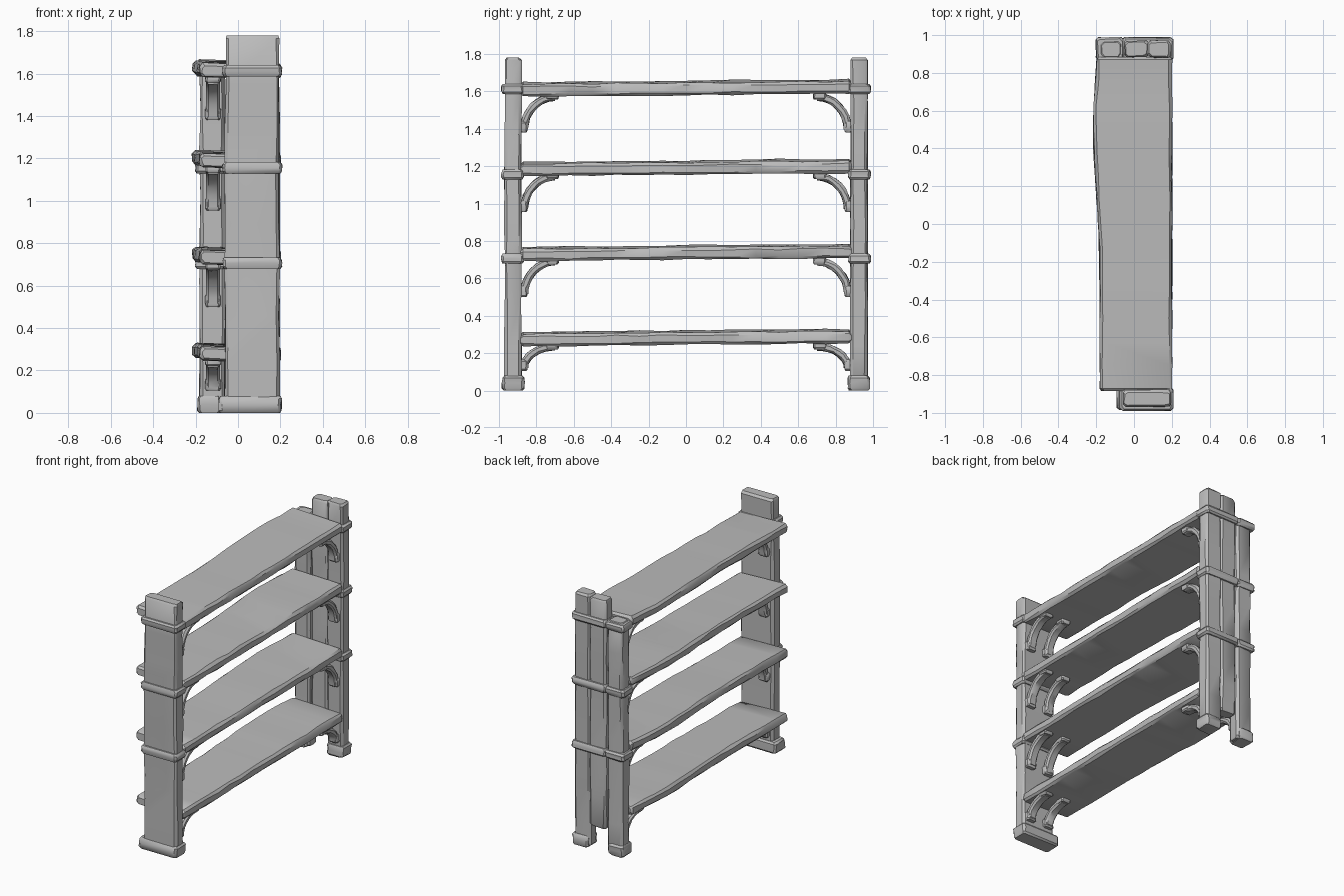
import bpy, bmesh, math, random
from mathutils import Vector

random.seed(4)
cube = bpy.data.objects.get("Cube")
if cube:
    bpy.data.objects.remove(cube)

wood = bpy.data.materials.new("pale grey wood")
wood.use_nodes = True
wood.diffuse_color = (0.5, 0.5, 0.5, 1)
wood.node_tree.nodes["Principled BSDF"].inputs["Base Color"].default_value = (0.5, 0.5, 0.5, 1)


def loft(name, rings):
    """Skin a list of equal point rings and cap both ends."""
    bm = bmesh.new()
    rows = [[bm.verts.new(p) for p in ring] for ring in rings]
    for a, b in zip(rows, rows[1:]):
        for i in range(len(a)):
            j = (i + 1) % len(a)
            bm.faces.new((a[i], a[j], b[j], b[i]))
    bm.faces.new(rows[0][::-1])
    bm.faces.new(rows[-1])
    bmesh.ops.recalc_face_normals(bm, faces=bm.faces)
    mesh = bpy.data.meshes.new(name)
    bm.to_mesh(mesh)
    bm.free()
    mesh.materials.append(wood)
    obj = bpy.data.objects.new(name, mesh)
    bpy.context.collection.objects.link(obj)
    bpy.ops.object.select_all(action="DESELECT")
    obj.select_set(True)
    bpy.context.view_layer.objects.active = obj
    bpy.ops.object.shade_smooth_by_angle(angle=math.radians(35))
    return obj


def chamfered(hu, hv, c):
    """Rectangle outline with cut corners."""
    return [(hu, c - hv), (hu, hv - c), (hu - c, hv), (c - hu, hv),
            (-hu, hv - c), (-hu, c - hv), (c - hu, -hv), (hu - c, -hv)]


def beam(name, x, y, z, axis="z", steps=8, chamfer=0.014, wobble=0.004, shape=None):
    """Hand-hewn timber filling the given ranges, running along one axis."""
    spans = {"x": x, "y": y, "z": z}
    u, v = [k for k in "xyz" if k != axis]
    lo, hi = spans[axis]
    stations = [lo] + [lo + chamfer + (hi - lo - 2 * chamfer) * i / steps
                       for i in range(steps + 1)] + [hi]
    rings = []
    for n, s in enumerate(stations):
        trim = chamfer * 0.7 if n in (0, len(stations) - 1) else 0
        hu = (spans[u][1] - spans[u][0]) / 2 - trim
        hv = (spans[v][1] - spans[v][0]) / 2 - trim
        ring = []
        for a, b in chamfered(hu, hv, chamfer):
            p = {axis: s,
                 u: sum(spans[u]) / 2 + a + random.uniform(-wobble, wobble),
                 v: sum(spans[v]) / 2 + b + random.uniform(-wobble, wobble)}
            point = Vector((p["x"], p["y"], p["z"]))
            ring.append(shape(point) if shape else point)
        rings.append(ring)
    return loft(name, rings)


def board_shape(p):
    """Bulge the rear edge of a board and lift it slightly towards the back."""
    if p.x < 0:
        p.x -= 0.035 * math.exp(-((p.y - 0.5) / 0.42) ** 2)
    p.z += 0.009 * p.y - 0.03 * p.x
    return p


def brace(name, x, side, top, drop, reach=0.18):
    """Curved bracket hugging the corner between a post and a board."""
    y_far, z_low = 0.88 - reach, top - drop
    rings = []
    for i in range(9):
        t = math.pi / 2 * i / 8
        # quarter ellipse from the post up to the board
        out = Vector((0, math.cos(t), math.sin(t)))
        mid = Vector((x, y_far + (reach - 0.015) * out.y, z_low + (drop - 0.015) * out.z))
        ring = []
        for a, b in chamfered(0.032, 0.02, 0.011):
            p = mid + out * (b + random.uniform(-0.003, 0.003)) + Vector((a, 0, 0))
            ring.append(Vector((p.x, p.y * side, p.z)))
        rings.append(ring)
    loft(name, rings)
    # pads where the bracket meets post and board
    for part, ys, zs in (("lower_pad", (0.848, 0.89), (z_low - 0.015, z_low + 0.045)),
                         ("upper_pad", (y_far - 0.02, y_far + 0.05), (top - 0.03, top + 0.01))):
        beam(f"{name}_{part}", (x - 0.036, x + 0.036), sorted(side * v for v in ys), zs,
             steps=2, chamfer=0.009, wobble=0.002)


# Posts
front_y, back_y = (-0.97, -0.88), (0.88, 0.97)
beam("front_post", (-0.06, 0.195), front_y, (0.005, 1.78))
beam("back_post_main_plank", (0.072, 0.195), back_y, (0.005, 1.78))
beam("back_post_side_plank", (-0.05, 0.078), back_y, (0.16, 1.77))
beam("back_short_post", (-0.18, -0.062), back_y, (0.005, 1.645))

# Feet
for name, xs, ys in (("front_foot", (-0.09, 0.205), (-0.982, -0.865)),
                     ("back_main_foot", (0.08, 0.205), (0.865, 0.982)),
                     ("back_short_foot", (-0.193, -0.078), (0.865, 0.982))):
    beam(name, xs, ys, (0, 0.08), steps=2, chamfer=0.012)

# Boards with the brackets beneath them
board_bottoms = (0.25, 0.705, 1.16, 1.585)
for n, z in enumerate(board_bottoms):
    beam(f"shelf_board_{n + 1}", (-0.18, 0.2), (-0.885, 0.885), (z, z + 0.066),
         axis="y", steps=14, wobble=0.004, shape=board_shape)
    drop = 0.13 if n == 0 else 0.19
    for x in (0.0, 0.145):
        brace(f"front_brace_{n + 1}_{'inner' if x else 'outer'}", x, -1, z, drop)
    for x in (-0.118, 0.14):
        brace(f"back_brace_{n + 1}_{'inner' if x > 0 else 'outer'}", x, 1, z, drop)

# Straps wrapped around the posts at the upper boards
for n, z in enumerate((0.705, 1.155, 1.612)):
    strap = dict(z=(z - 0.027, z + 0.027), steps=2, chamfer=0.012, wobble=0.003)
    beam(f"front_strap_{n + 1}", (-0.073, 0.207), (-0.987, -0.868), **strap)
    beam(f"back_strap_{n + 1}", (-0.062, 0.207), (0.868, 0.987), **strap)
    beam(f"back_short_strap_{n + 1}", (-0.2, -0.055), (0.868, 0.987), **strap)
